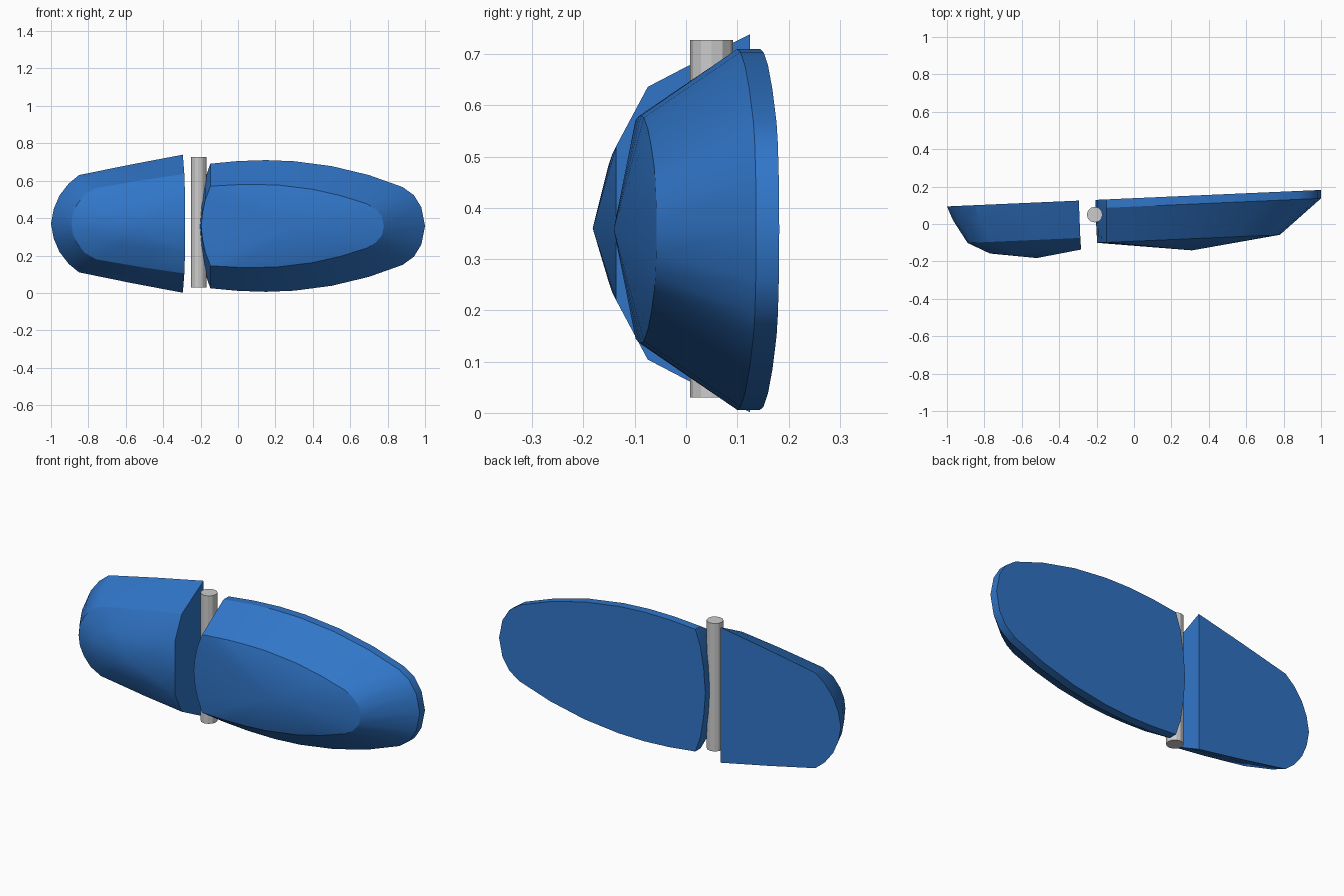
import bpy, bmesh, math

if "Cube" in bpy.data.objects:
    bpy.data.objects.remove(bpy.data.objects["Cube"])

blue = bpy.data.materials.new("blue_paint")
blue.diffuse_color = (0.03, 0.18, 0.58, 1)
blue.use_nodes = True
blue.node_tree.nodes["Principled BSDF"].inputs["Base Color"].default_value = blue.diffuse_color


def back_y(x):
    # the flat backs share one slightly tilted plane
    return 0.138 + 0.044 * x


def shell(name, zc, layers, apex):
    """Stack outlines (half lists of x, half height) at offsets from the back plane."""
    bm = bmesh.new()
    rings = []
    for off, half in layers:
        lower = [(x, -h) for x, h in reversed(half) if h > 0]
        rings.append([bm.verts.new((x, back_y(x) + off, zc + h))
                      for x, h in half + lower])
    n = len(rings[0])
    bm.faces.new(rings[0])
    for a, b in zip(rings, rings[1:]):
        for i in range(n):
            j = (i + 1) % n
            bm.faces.new((a[i], a[j], b[j], b[i]))
    tip = bm.verts.new(apex)
    for i in range(n):
        bm.faces.new((rings[-1][i], rings[-1][(i + 1) % n], tip))
    bmesh.ops.recalc_face_normals(bm, faces=bm.faces)
    me = bpy.data.meshes.new(name)
    bm.to_mesh(me)
    bm.free()
    ob = bpy.data.objects.new(name, me)
    bpy.context.collection.objects.link(ob)
    me.materials.append(blue)
    smooth(ob)


def smooth(ob):
    bpy.ops.object.select_all(action='DESELECT')
    ob.select_set(True)
    bpy.context.view_layer.objects.active = ob
    bpy.ops.object.shade_smooth_by_angle(angle=math.radians(25))


# long right shell: straight rim, sloped wall, shallow pointed front
outer = [(-.207, 0), (-.197, .13), (-.177, .25), (-.148, .333), (0, .347),
         (.15, .352), (.3, .346), (.5, .32), (.7, .272), (.88, .208),
         (.94, .165), (.98, .1), (1, 0)]
inner = [(-.197, 0), (-.190, .07), (-.175, .14), (-.147, .213), (0, .221),
         (.1, .222), (.22, .218), (.4, .196), (.55, .162), (.69, .118),
         (.735, .09), (.77, .05), (.78, 0)]
shell("right_shell", 0.358, [(0, outer), (-.045, outer), (-.23, inner)],
      (.31, -.141, .358))

# short left shell: four tapering outlines with a flat right end
back = [(-.295, .369), (-.57, .317), (-.85, .26), (-.905, .215),
        (-.955, .15), (-.985, .08), (-1, 0)]
waist = [(-.292, .331), (-.54, .288), (-.825, .238), (-.88, .195),
         (-.925, .135), (-.955, .072), (-.968, 0)]
shoulder = [(-.287, .266), (-.5, .235), (-.76, .19), (-.82, .155),
            (-.86, .105), (-.883, .055), (-.89, 0)]
front = [(-.283, .15), (-.45, .135), (-.64, .11), (-.69, .095),
         (-.735, .065), (-.76, .033), (-.77, 0)]
shell("left_shell", 0.37, [(0, back), (-.075, waist), (-.2, shoulder), (-.262, front)],
      (-.52, -.182, .36))

# upright pivot pin between the shells
bpy.ops.mesh.primitive_cylinder_add(vertices=12, radius=.042, depth=.697,
                                    location=(-.21, .05, .3785))
pin = bpy.context.object
pin.name = "pivot_pin"
smooth(pin)
